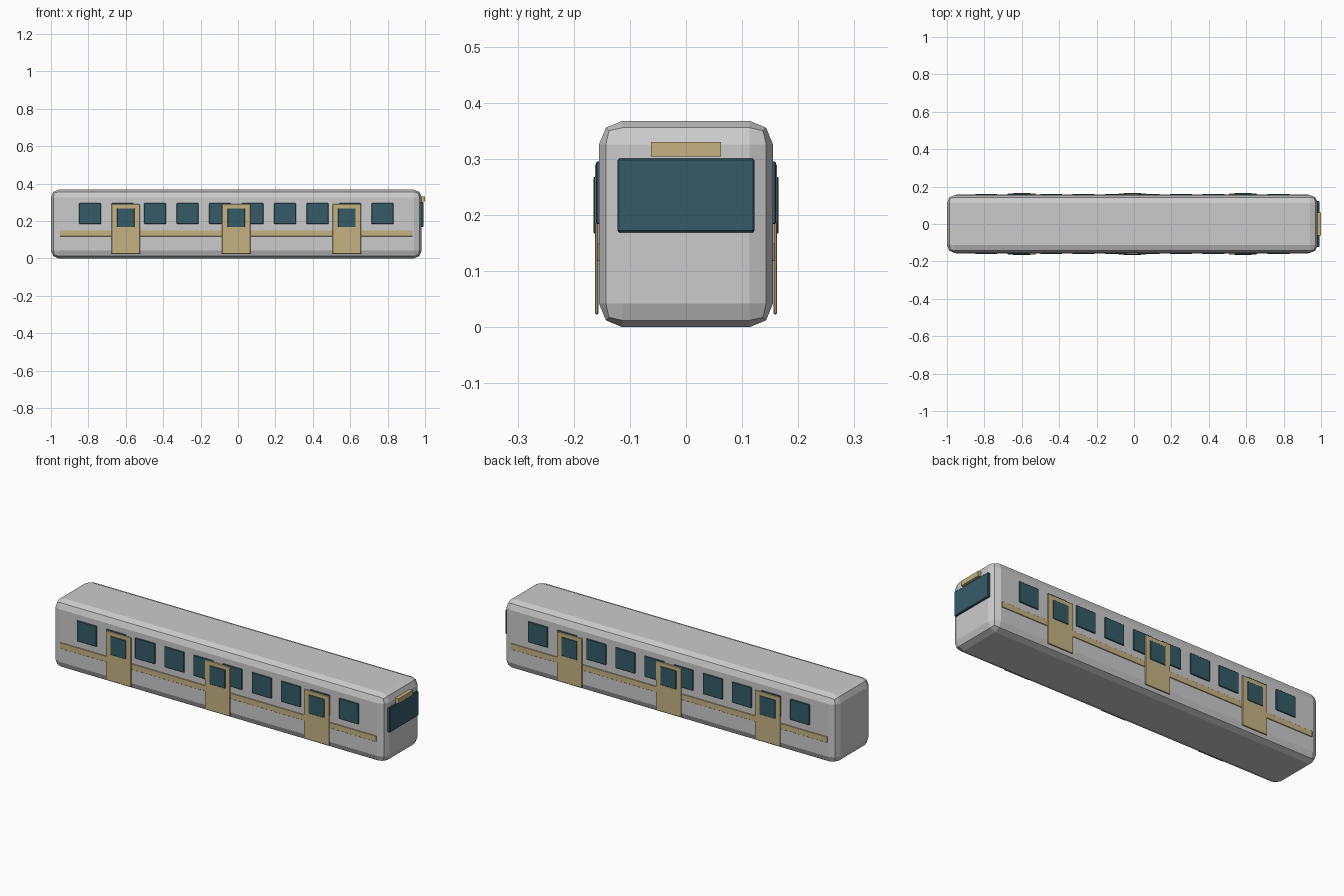
import bpy
import bmesh

if "Cube" in bpy.data.objects:
    bpy.data.objects.remove(bpy.data.objects["Cube"])


def material(name, rgb):
    m = bpy.data.materials.new(name)
    m.diffuse_color = (*rgb, 1)
    m.use_nodes = True
    m.node_tree.nodes["Principled BSDF"].inputs["Base Color"].default_value = m.diffuse_color
    return m


SHELL = material("pale_shell", (0.66, 0.69, 0.67))
GOLD = material("tan_trim", (0.56, 0.45, 0.23))
GLASS = material("dark_glass", (0.036, 0.105, 0.135))


def box(name, x, y, z, mat, bevel, segments=1):
    """Bevelled box given as (min, max) ranges on each axis."""
    lo, hi = zip(x, y, z)
    bm = bmesh.new()
    bmesh.ops.create_cube(bm, size=1)
    for v in bm.verts:
        v.co = [(hi[i] - lo[i]) * v.co[i] for i in range(3)]
    mesh = bpy.data.meshes.new(name)
    bm.to_mesh(mesh)
    bm.free()
    mesh.materials.append(mat)
    ob = bpy.data.objects.new(name, mesh)
    ob.location = [(a + b) / 2 for a, b in zip(lo, hi)]
    bpy.context.collection.objects.link(ob)
    if bevel:
        mod = ob.modifiers.new("bevel", "BEVEL")
        mod.width = bevel
        mod.segments = segments
    return ob


def side_panel(name, xc, width, z, y, mat, bevel=0.002):
    """Matching panels on both flanks of the car."""
    for label, s in (("front", -1), ("back", 1)):
        ys = sorted((s * y[0], s * y[1]))
        box(f"{name}_{label}", (xc - width / 2, xc + width / 2), ys, z, mat, bevel)


CX = -0.009  # middle of the shell

# Car shell with two-step chamfered edges
box("car_body", (-1.0, 0.982), (-0.155, 0.155), (0, 0.368), SHELL, 0.042, 2)

# Waist stripe
side_panel("waist_stripe", CX, 1.886, (0.118, 0.149), (0.151, 0.159), GOLD, 0.001)

# Row of ten windows
for i in range(10):
    side_panel(f"window_{i}", CX + (i - 4.5) * 0.1737, 0.117,
               (0.184, 0.295), (0.150, 0.1605), GLASS)

# Three doors with their glass
for i in range(3):
    x = CX + (i - 1) * 0.591
    side_panel(f"door_{i}", x, 0.151, (0.023, 0.290), (0.156, 0.1625), GOLD)
    side_panel(f"door_window_{i}", x, 0.094, (0.167, 0.268), (0.157, 0.165), GLASS)

# Windscreen and destination panel on the cab end
box("windscreen", (0.974, 0.992), (-0.122, 0.122), (0.169, 0.301), GLASS, 0.003)
box("destination_panel", (0.980, 1.0), (-0.062, 0.062), (0.304, 0.330), GOLD, 0)
